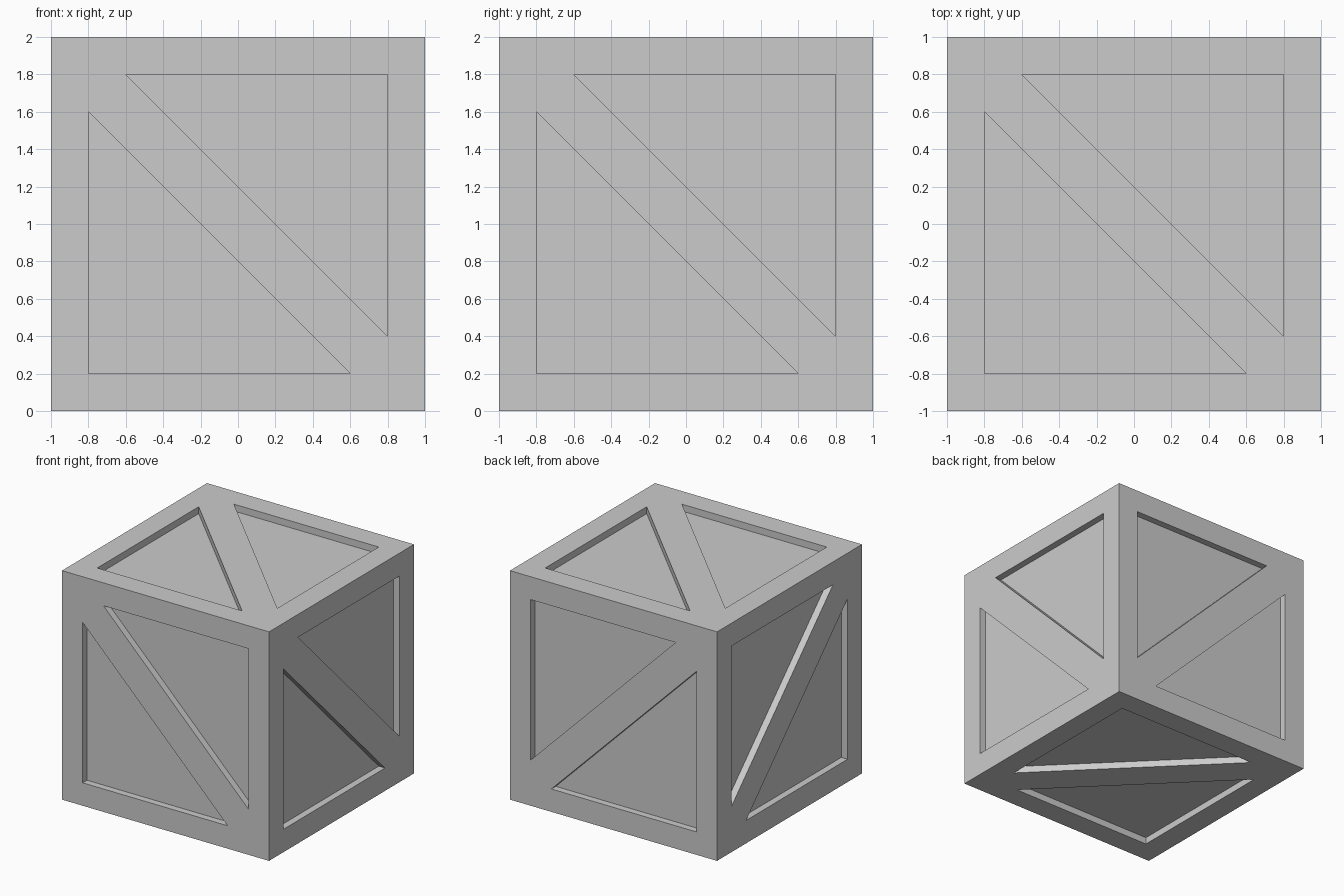
import bpy, bmesh
from mathutils import Vector

if "Cube" in bpy.data.objects:
    bpy.data.objects.remove(bpy.data.objects["Cube"])

DEPTH = 0.06      # how far the panels sit behind the frame
TRI = [(-0.8, 0.6), (-0.8, -0.8), (0.6, -0.8)]   # panel on one side of the brace

# Solid crate block
bpy.ops.mesh.primitive_cube_add(size=2, location=(0, 0, 1))
crate = bpy.context.object
crate.name = "crate"


def place(axis, a, b, h):
    """Point with height h along axis and (a, b) on the other two axes."""
    p = [a, b]
    p.insert(axis, h)
    return Vector(p) + Vector((0, 0, 1))


# Triangular prisms that sink two panels into each of the six faces
bm = bmesh.new()
for axis in range(3):
    for side in (-1, 1):
        for flip in (-1, 1):
            rings = [[bm.verts.new(place(axis, a * flip, b * flip, side * h))
                      for a, b in TRI] for h in (1 - DEPTH, 1.1)]
            low, high = rings
            bm.faces.new(low)
            bm.faces.new(high)
            for i in range(3):
                j = (i + 1) % 3
                bm.faces.new((low[i], low[j], high[j], high[i]))
bmesh.ops.recalc_face_normals(bm, faces=bm.faces)
mesh = bpy.data.meshes.new("panel_cutter")
bm.to_mesh(mesh)
bm.free()
cutter = bpy.data.objects.new("panel_cutter", mesh)
bpy.context.collection.objects.link(cutter)
cutter.hide_render = True

# Cut the recesses, leaving the border and diagonal braces
mod = crate.modifiers.new("recessed_panels", 'BOOLEAN')
mod.operation = 'DIFFERENCE'
mod.solver = 'EXACT'
mod.object = cutter
bpy.context.view_layer.objects.active = crate
bpy.ops.object.modifier_apply(modifier=mod.name)
bpy.data.objects.remove(cutter)
